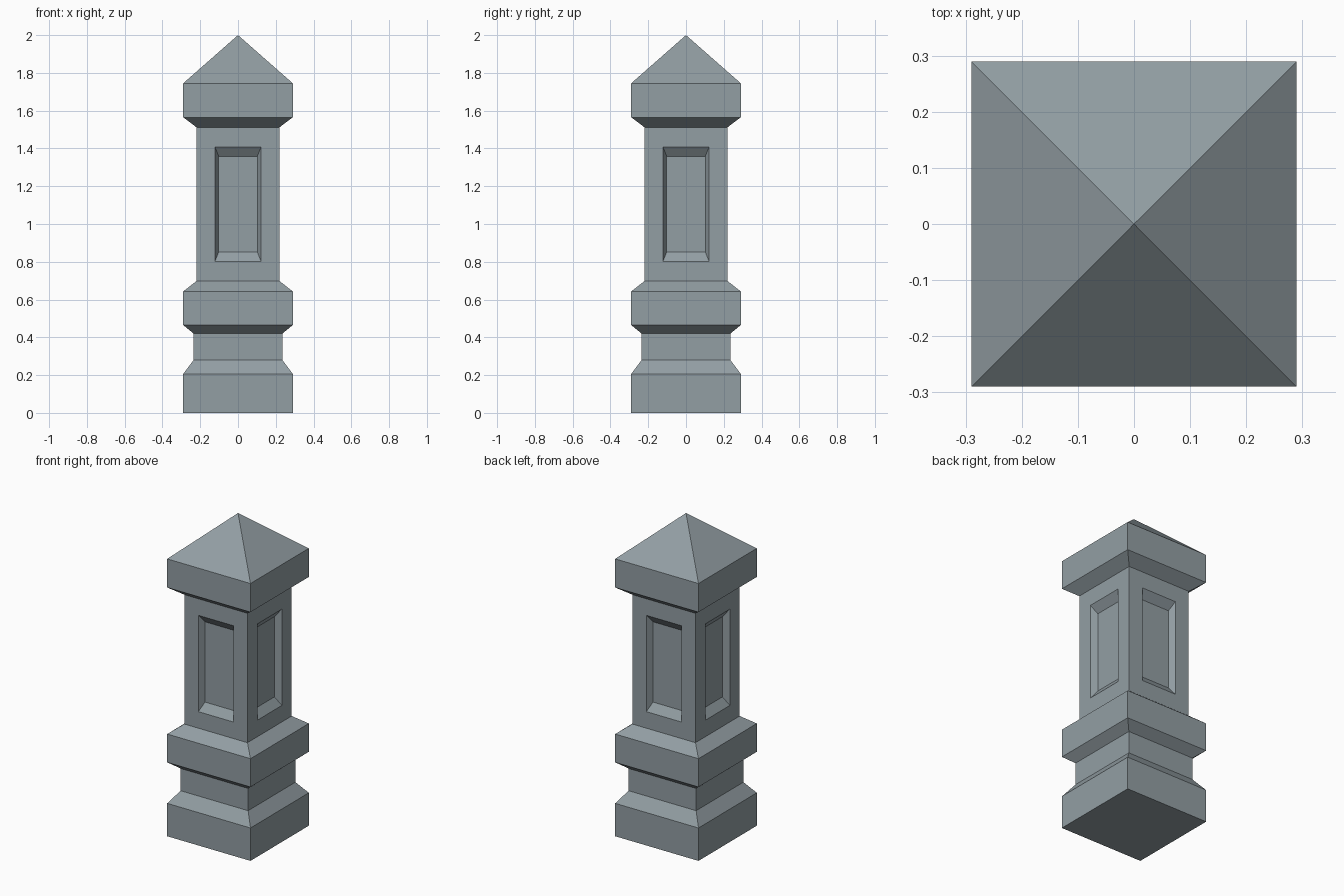
import bpy, bmesh
from math import pi
from mathutils import Matrix, Vector

if "Cube" in bpy.data.objects:
    bpy.data.objects.remove(bpy.data.objects["Cube"])

# Square profile: (half width, height) from ground to the cap's eaves
PROFILE = [(0.29, 0), (0.29, 0.207), (0.235, 0.28), (0.235, 0.42),
           (0.29, 0.465), (0.29, 0.643), (0.22, 0.698), (0.22, 1.512),
           (0.29, 1.565), (0.29, 1.745)]
APEX = 2.0
SHAFT = 6  # profile segment carrying the recessed panels

# Nested panel rectangles: (half width, bottom, top, distance from axis)
PANEL = [(0.22, 0.698, 1.512, 0.22), (0.122, 0.802, 1.408, 0.22),
         (0.102, 0.853, 1.358, 0.182)]


def rect(w, z0, z1, d0, d1=None, w1=None):
    """Front-facing quad corners, optionally tapering to w1 at depth d1."""
    d1 = d0 if d1 is None else d1
    w1 = w if w1 is None else w1
    return [Vector(c) for c in ((-w, -d0, z0), (w, -d0, z0), (w1, -d1, z1), (-w1, -d1, z1))]


# Faces of one side
side = []
for i, ((w0, z0), (w1, z1)) in enumerate(zip(PROFILE, PROFILE[1:])):
    if i != SHAFT:
        side.append(rect(w0, z0, z1, w0, w1, w1))

# Recessed panel: frame, sloped reveal and sunken field
rings = [rect(*p) for p in PANEL]
for a, b in zip(rings, rings[1:]):
    for i in range(4):
        j = (i + 1) % 4
        side.append([a[i], a[j], b[j], b[i]])
side.append(rings[-1])

# Pyramid roof slope
w, z = PROFILE[-1]
side.append([Vector((-w, -w, z)), Vector((w, -w, z)), Vector((0, 0, APEX))])

# Repeat the side four times around the axis and close the bottom
bm = bmesh.new()
for k in range(4):
    turn = Matrix.Rotation(k * pi / 2, 3, 'Z')
    for face in side:
        bm.faces.new([bm.verts.new(turn @ p) for p in face])
b = PROFILE[0][0]
bm.faces.new([bm.verts.new(c) for c in ((-b, -b, 0), (-b, b, 0), (b, b, 0), (b, -b, 0))])
bmesh.ops.remove_doubles(bm, verts=bm.verts, dist=1e-4)
bmesh.ops.recalc_face_normals(bm, faces=bm.faces)

mesh = bpy.data.meshes.new("stone_post")
bm.to_mesh(mesh)
bm.free()

# Blue-grey stone
stone = bpy.data.materials.new("stone")
stone.diffuse_color = (0.29, 0.343, 0.368, 1)
stone.use_nodes = True
stone.node_tree.nodes["Principled BSDF"].inputs["Base Color"].default_value = stone.diffuse_color
mesh.materials.append(stone)
bpy.context.collection.objects.link(bpy.data.objects.new("stone_post", mesh))
